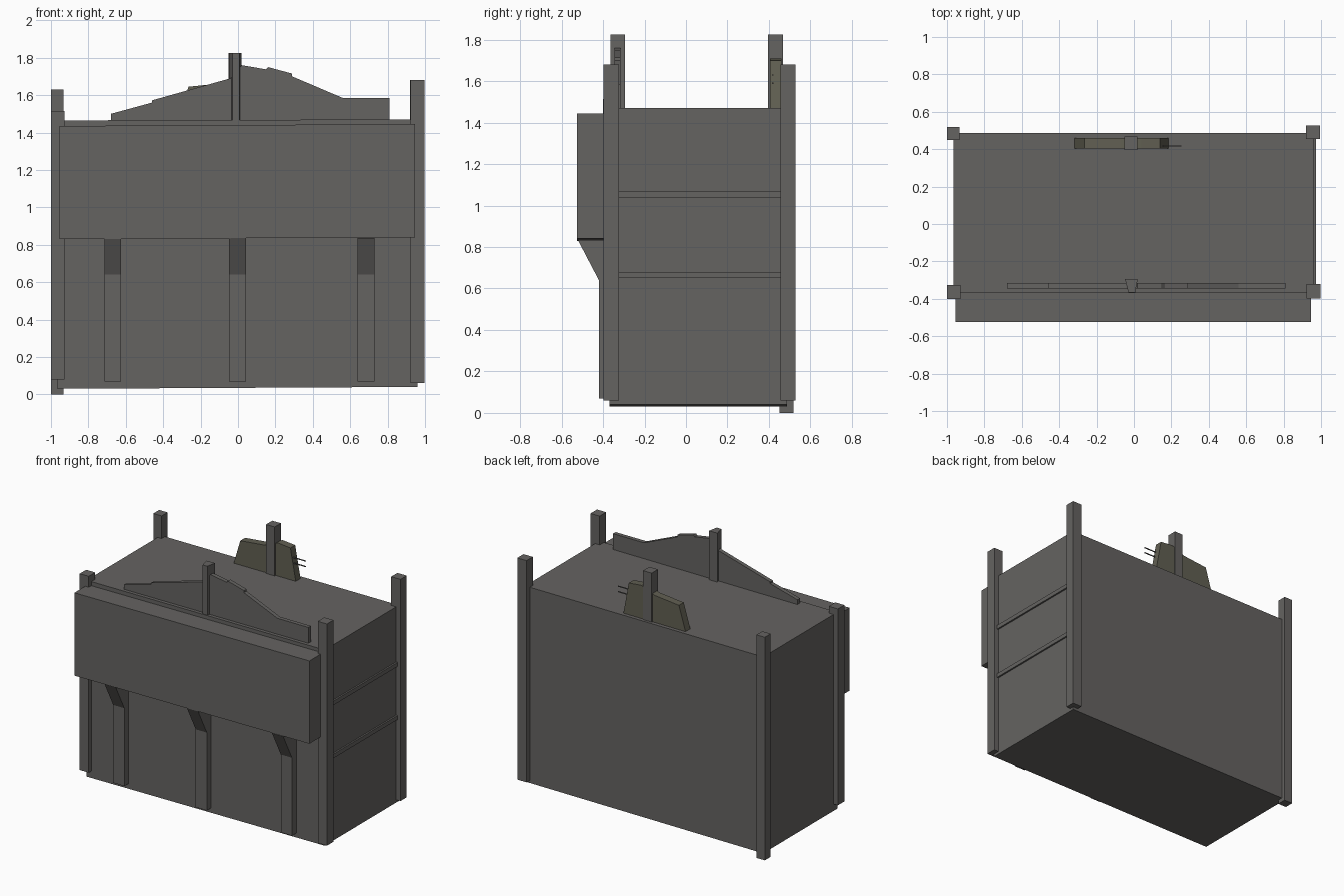
import bpy, bmesh
from mathutils import Vector

if "Cube" in bpy.data.objects:
    bpy.data.objects.remove(bpy.data.objects["Cube"])


def material(name, rgb):
    m = bpy.data.materials.new(name)
    m.diffuse_color = (*rgb, 1)
    m.use_nodes = True
    m.node_tree.nodes["Principled BSDF"].inputs["Base Color"].default_value = m.diffuse_color
    return m


DARK = material("weathered_grey", (0.13, 0.125, 0.12))
OLIVE = material("olive_wood", (0.12, 0.115, 0.085))


def prism(name, profile, a, b, axis, mat=DARK):
    """Extrude a 2D profile from a to b: axis 'x' uses (y,z), 'y' uses (x,z), 'z' uses (x,y)."""
    place = {"x": lambda p, t: (t, p[0], p[1]),
             "y": lambda p, t: (p[0], t, p[1]),
             "z": lambda p, t: (p[0], p[1], t)}[axis]
    bm = bmesh.new()
    face = bm.faces.new([bm.verts.new(place(p, a)) for p in profile])
    ext = bmesh.ops.extrude_face_region(bm, geom=[face])
    verts = [g for g in ext["geom"] if isinstance(g, bmesh.types.BMVert)]
    bmesh.ops.translate(bm, verts=verts, vec=Vector(place((0, 0), b - a)))
    bmesh.ops.recalc_face_normals(bm, faces=bm.faces)
    me = bpy.data.meshes.new(name)
    bm.to_mesh(me)
    bm.free()
    me.materials.append(mat)
    ob = bpy.data.objects.new(name, me)
    bpy.context.collection.objects.link(ob)
    return ob


def box(name, x, y, z, mat=DARK):
    return prism(name, [(x[0], y[0]), (x[1], y[0]), (x[1], y[1]), (x[0], y[1])],
                 z[0], z[1], "z", mat)


# Main body, very slightly out of square
prism("body", [(-0.965, 0.03), (0.96, 0.04), (0.96, 1.47), (-0.965, 1.465)],
      -0.37, 0.487, "y")

# Overhanging front box
prism("front_box", [(-0.955, 0.83), (0.945, 0.84), (0.945, 1.445), (-0.955, 1.435)],
      -0.525, -0.365, "y")

# Uneven corner posts
for name, x, y, z in (
        ("front_left_post", (-1.0, -0.927), (-0.40, -0.325), (0.08, 1.515)),
        ("front_right_post", (0.923, 0.997), (-0.397, -0.322), (0.06, 1.68)),
        ("back_left_post", (-1.0, -0.932), (0.45, 0.518), (0.0, 1.63)),
        ("back_right_post", (0.92, 0.995), (0.455, 0.527), (0.06, 1.68))):
    box(name, x, y, z)

# Rails along the right side
for i, z in enumerate((0.665, 1.053)):
    box(f"side_rail_{i + 1}", (0.95, 0.972), (-0.33, 0.46), (z - 0.015, z + 0.015))

# Braced supports below the front box
brace = [(-0.365, 0.07), (-0.42, 0.07), (-0.42, 0.64), (-0.522, 0.835), (-0.365, 0.835)]
for i, x in enumerate((-0.67, -0.003, 0.685)):
    prism(f"front_support_{i + 1}", brace, x - 0.045, x + 0.045, "x")

# Broken gable board at the front, with its tapered stud
gable = [(-0.68, 1.46), (-0.68, 1.50), (-0.46, 1.56), (-0.46, 1.572), (-0.04, 1.69),
         (0.02, 1.76), (0.15, 1.738), (0.16, 1.75), (0.29, 1.715), (0.29, 1.70),
         (0.56, 1.585), (0.81, 1.585), (0.81, 1.46)]
prism("front_gable_board", gable, -0.345, -0.315, "y")
prism("front_gable_stud", [(-0.03, -0.365), (0.007, -0.365), (0.02, -0.295), (-0.047, -0.295)],
      1.46, 1.825, "z")

# Broken board at the back, with its stud and nails
back = [(-0.32, 1.46), (-0.265, 1.645), (-0.07, 1.665), (0.04, 1.71),
        (0.14, 1.70), (0.185, 1.46)]
prism("back_gable_board", back, 0.405, 0.46, "y", OLIVE)
box("back_gable_stud", (-0.05, 0.02), (0.395, 0.467), (1.46, 1.825))
for i, z in enumerate((1.59, 1.63)):
    box(f"nail_{i + 1}", (0.13, 0.255), (0.415, 0.421), (z - 0.003, z + 0.003))
